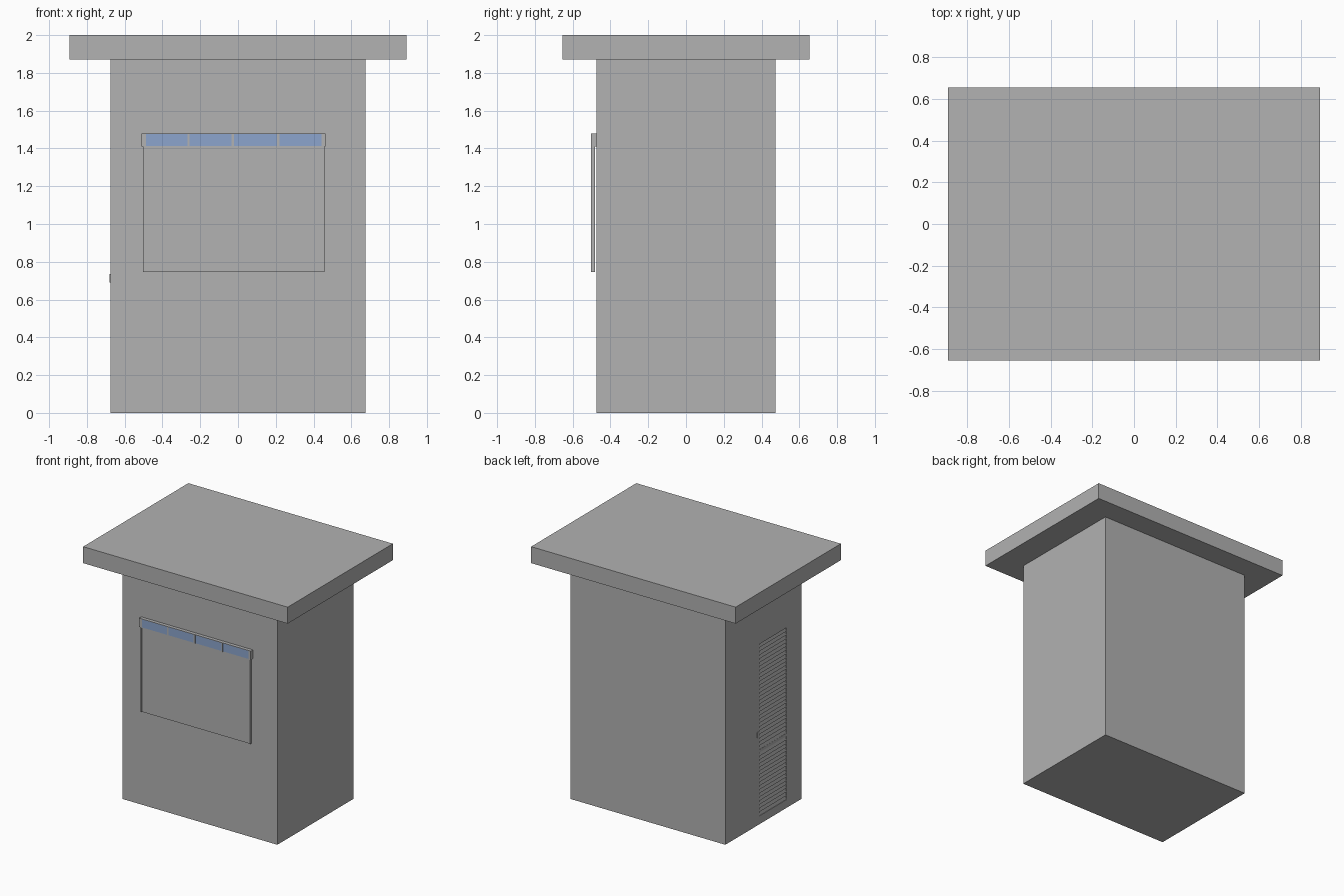
import bpy
import math

if "Cube" in bpy.data.objects:
    bpy.data.objects.remove(bpy.data.objects["Cube"])


def material(name, rgb):
    m = bpy.data.materials.new(name)
    m.diffuse_color = (*rgb, 1)
    m.use_nodes = True
    m.node_tree.nodes["Principled BSDF"].inputs["Base Color"].default_value = m.diffuse_color
    return m


GREY = material("warm_grey", (0.445, 0.445, 0.445))
BLUE = material("glass_blue", (0.262, 0.376, 0.61))


def box(name, x, y, z, mat=GREY, tilt=0.0):
    """Box from (min, max) ranges, optionally tilted about y."""
    bpy.ops.mesh.primitive_cube_add(
        size=1, location=[(r[0] + r[1]) / 2 for r in (x, y, z)])
    o = bpy.context.object
    o.name = name
    o.scale = [r[1] - r[0] for r in (x, y, z)]
    bpy.ops.object.transform_apply(location=False, rotation=False, scale=True)
    o.rotation_euler[1] = tilt
    o.data.materials.append(mat)
    return o


# Main volumes
WX, WY = 0.676, 0.475
body = box("booth_body", (-WX, WX), (-WY, WY), (0, 1.87))
box("flat_roof", (-0.892, 0.892), (-0.655, 0.655), (1.87, 2.0))

# Shallow doorway recess in the left wall
D0, D1, Z0, Z1, SPLIT = -0.288, 0.05, 0.065, 1.42, 0.575
cutter = box("door_cutter", (-WX - 0.1, -WX + 0.014), (D0, D1), (Z0, Z1))
mod = body.modifiers.new("doorway", 'BOOLEAN')
mod.object = cutter
mod.operation = 'DIFFERENCE'
mod.solver = 'EXACT'
bpy.context.view_layer.objects.active = body
bpy.ops.object.modifier_apply(modifier=mod.name)
bpy.data.objects.remove(cutter)

# Louvred door: two panels of tilted slats, a middle rail and a handle
for label, lo, hi in (("lower", Z0, SPLIT - 0.012), ("upper", SPLIT + 0.012, Z1)):
    n = round((hi - lo) / 0.03)
    pitch = (hi - lo) / n
    for i in range(n):
        zc = lo + pitch * (i + 0.5)
        box(f"{label}_slat_{i}", (-WX + 0.005, -WX + 0.009), (D0, D1),
            (zc - pitch * 0.48, zc + pitch * 0.48), tilt=math.radians(14))
box("door_middle_rail", (-WX + 0.002, -WX + 0.014), (D0, D1),
    (SPLIT - 0.012, SPLIT + 0.012))
box("door_handle", (-WX - 0.004, -WX + 0.002), (0.065, 0.08), (0.69, 0.735))

# Serving window: shutter sheet between two guide rails
L, R, SILL, HEAD, TOP = -0.504, 0.457, 0.745, 1.41, 1.48
box("shutter_panel", (L + 0.014, R - 0.014), (-0.497, -0.49), (SILL, HEAD))
for side, a, b in (("left", L, L + 0.014), ("right", R - 0.014, R)):
    box(f"{side}_guide_rail", (a, b), (-0.502, -0.482), (SILL, HEAD))

# Glazed strip above the shutter
box("left_strip_end", (-0.512, -0.488), (-0.502, -WY), (HEAD, TOP))
box("right_strip_end", (0.443, 0.462), (-0.502, -WY), (HEAD, TOP))
box("strip_top", (-0.488, 0.443), (-0.502, -WY), (TOP - 0.004, TOP))
box("strip_bottom", (-0.488, 0.443), (-0.498, -WY), (HEAD, HEAD + 0.004))
edges = [-0.488, -0.262, -0.028, 0.213, 0.443]
for i in range(4):
    box(f"glass_pane_{i}", (edges[i], edges[i + 1]), (-0.5, -0.495),
        (HEAD + 0.002, TOP - 0.002), BLUE)
for i, x in enumerate(edges[1:4]):
    box(f"mullion_{i}", (x - 0.006, x + 0.006), (-0.503, -0.49), (HEAD, TOP))
